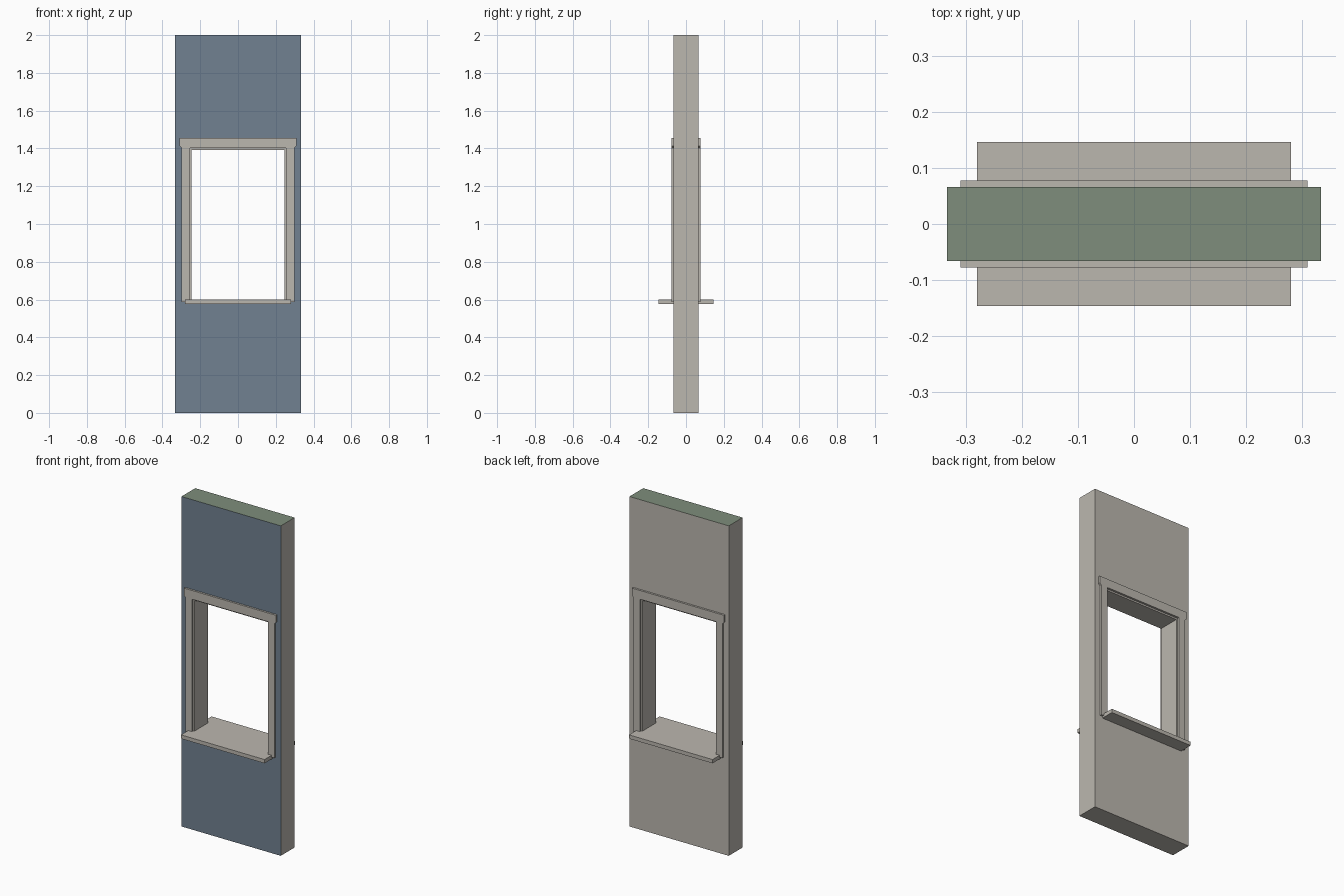
import bpy
import bmesh

if "Cube" in bpy.data.objects:
    bpy.data.objects.remove(bpy.data.objects["Cube"], do_unlink=True)


def material(name, rgb):
    mat = bpy.data.materials.new(name)
    mat.use_nodes = True
    colour = (*rgb, 1)
    mat.diffuse_color = colour
    mat.node_tree.nodes["Principled BSDF"].inputs["Base Color"].default_value = colour
    return mat


PLASTER = material("warm_grey_plaster", (0.50, 0.475, 0.43))
BLUE = material("slate_blue_paint", (0.165, 0.22, 0.285))
GREEN = material("sage_green_top", (0.21, 0.27, 0.20))


def prism(name, outline, y0, y1, mats=(PLASTER,)):
    """Extrude an outline drawn in the x-z plane from y0 to y1."""
    bm = bmesh.new()
    face = bm.faces.new([bm.verts.new((x, y0, z)) for x, z in outline])
    ext = bmesh.ops.extrude_face_region(bm, geom=[face], use_keep_orig=True)
    moved = [v for v in ext["geom"] if isinstance(v, bmesh.types.BMVert)]
    bmesh.ops.translate(bm, vec=(0, y1 - y0, 0), verts=moved)
    bmesh.ops.recalc_face_normals(bm, faces=bm.faces)
    mesh = bpy.data.meshes.new(name)
    bm.to_mesh(mesh)
    bm.free()
    for mat in mats:
        mesh.materials.append(mat)
    obj = bpy.data.objects.new(name, mesh)
    bpy.context.collection.objects.link(obj)
    return obj


def rect(x0, x1, z0, z1):
    return [(x0, z0), (x1, z0), (x1, z1), (x0, z1)]


# Main dimensions
HALF_W, HALF_D, HEIGHT = 0.333, 0.066, 2.0
SILL_Z, HEAD_Z = 0.60, 1.403
OPEN_X, REVEAL = 0.257, 0.01

# Wall with a window opening cut straight through
wall = prism("wall", rect(-HALF_W, HALF_W, 0, HEIGHT), -HALF_D, HALF_D,
             (PLASTER, BLUE, GREEN))
cutter = prism("opening_cutter", rect(-OPEN_X, OPEN_X, SILL_Z - 0.01, HEAD_Z), -1, 1)
cutter.hide_render = True
cut = wall.modifiers.new("opening", "BOOLEAN")
cut.object = cutter
cut.solver = "EXACT"
bpy.context.view_layer.objects.active = wall
bpy.ops.object.modifier_apply(modifier=cut.name)
bpy.data.objects.remove(cutter, do_unlink=True)

# Blue on the front face, green on the top, plaster elsewhere
for face in wall.data.polygons:
    if face.normal.y < -0.9:
        face.material_index = 1
    elif face.normal.z > 0.9 and face.center.z > HEIGHT - 0.01:
        face.material_index = 2
    else:
        face.material_index = 0

# Lining boards inside the opening
LINE_D = HALF_D - 0.001
prism("head_lining", rect(-OPEN_X, OPEN_X, HEAD_Z - REVEAL, HEAD_Z), -LINE_D, LINE_D)
for side, s in (("left", 1), ("right", -1)):
    prism(f"{side}_jamb_lining",
          rect(s * (OPEN_X - REVEAL), s * OPEN_X, SILL_Z - 0.01, HEAD_Z - REVEAL),
          -LINE_D, LINE_D)

# Sill board running through the wall and projecting on both sides
prism("sill", rect(-0.28, 0.28, 0.577, SILL_Z), -0.146, 0.146)

# Casing on both faces: two legs and a wider head with clipped lower corners
head = [(-0.298, HEAD_Z), (0.298, HEAD_Z), (0.309, 1.413), (0.309, 1.456),
        (-0.309, 1.456), (-0.309, 1.413)]
for place, d in (("front", -1), ("back", 1)):
    y0, y1 = d * HALF_D, d * 0.078
    prism(f"{place}_head_casing", head, y0, y1)
    for side, s in (("left", 1), ("right", -1)):
        prism(f"{place}_{side}_leg_casing",
              rect(s * 0.255, s * 0.298, 0.588, HEAD_Z), y0, y1)
